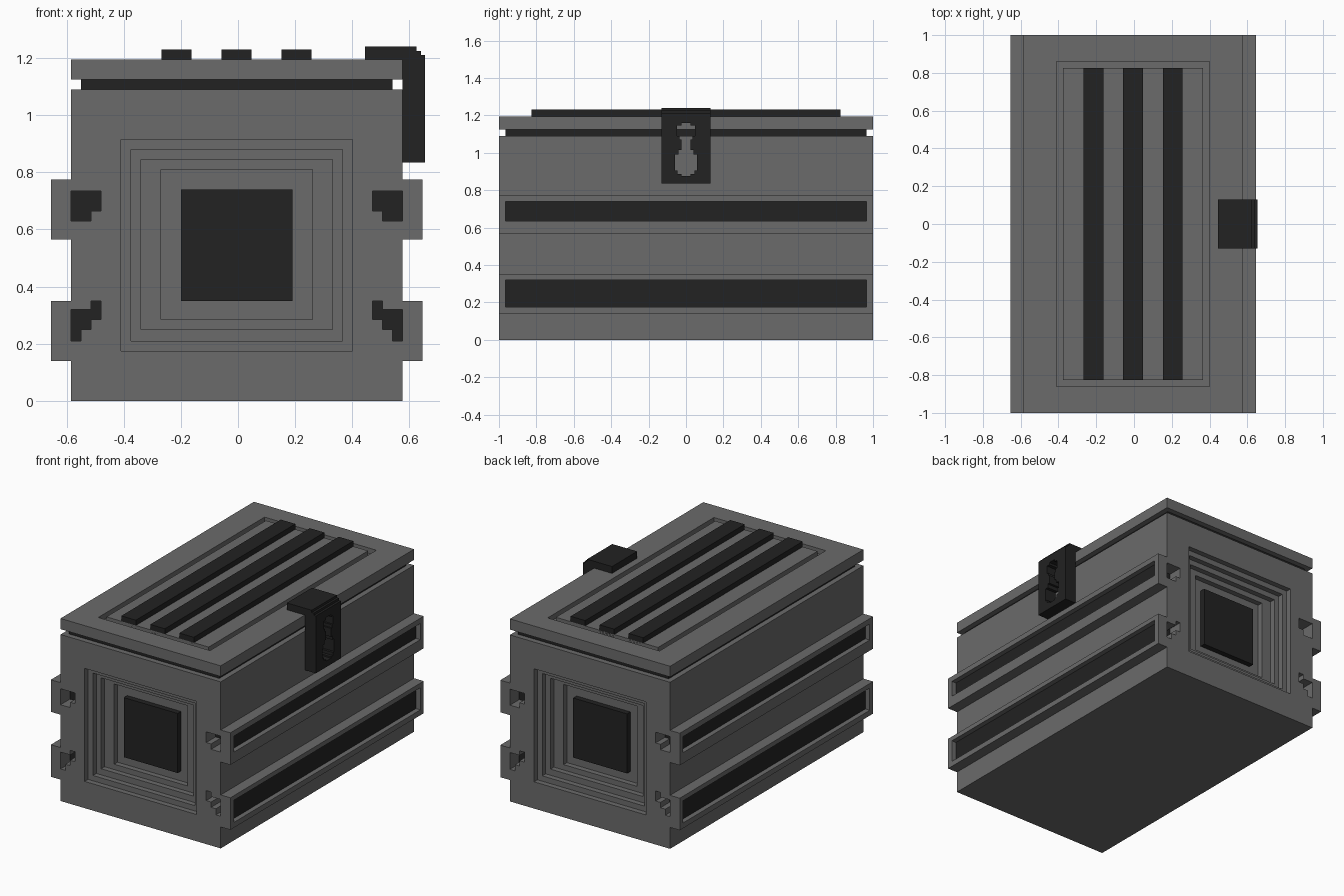
import bpy, bmesh
from mathutils import Vector

cube = bpy.data.objects.get("Cube")
if cube:
    bpy.data.objects.remove(cube, do_unlink=True)

CX = -0.005      # centre line of the case
STEP = 0.035     # depth of every recess


def material(name, value):
    m = bpy.data.materials.new(name)
    m.use_nodes = True
    colour = (value, value, value, 1)
    m.diffuse_color = colour
    bsdf = next(n for n in m.node_tree.nodes if n.type == 'BSDF_PRINCIPLED')
    bsdf.inputs["Base Color"].default_value = colour
    bsdf.inputs["Roughness"].default_value = 0.8
    return m


GREY = material("mid grey", 0.145)
DARK = material("near black", 0.016)


def prism(name, pts, axis, lo, hi, mat=None):
    """Extrude a 2D outline along x ('x', outline in yz) or y ('y', outline in xz)."""
    def place(p, d):
        return Vector((d, p[0], p[1])) if axis == 'x' else Vector((p[0], d, p[1]))
    bm = bmesh.new()
    base = bm.faces.new([bm.verts.new(place(p, lo)) for p in pts])
    ext = bmesh.ops.extrude_face_region(bm, geom=[base])
    verts = [g for g in ext["geom"] if isinstance(g, bmesh.types.BMVert)]
    bmesh.ops.translate(bm, verts=verts, vec=place((0, 0), hi - lo))
    bmesh.ops.recalc_face_normals(bm, faces=bm.faces)
    me = bpy.data.meshes.new(name)
    bm.to_mesh(me)
    bm.free()
    me.materials.append(mat or GREY)
    ob = bpy.data.objects.new(name, me)
    bpy.context.collection.objects.link(ob)
    return ob


def box(name, x, y, z, mat=None):
    pts = [(x[0], z[0]), (x[1], z[0]), (x[1], z[1]), (x[0], z[1])]
    return prism(name, pts, 'y', min(y), max(y), mat)


def cut(target, cutter):
    """Subtract the cutter, then discard it."""
    cutter.hide_render = True
    mod = target.modifiers.new("cut", 'BOOLEAN')
    mod.operation = 'DIFFERENCE'
    mod.solver = 'EXACT'
    mod.object = cutter
    bpy.context.view_layer.objects.active = target
    bpy.ops.object.modifier_apply(modifier=mod.name)
    bpy.data.objects.remove(cutter, do_unlink=True)


def span(half):
    return (CX - half, CX + half)


# Case body with its side rails as one outline
RAILS = {"lower": (0.14, 0.35), "upper": (0.565, 0.775)}
half = [(0.58, 0)]
for a, b in RAILS.values():
    half += [(0.58, a), (0.65, a), (0.65, b), (0.58, b)]
half.append((0.58, 1.09))
outline = [(CX + w, z) for w, z in half] + [(CX - w, z) for w, z in reversed(half)]
body = prism("case_body", outline, 'y', -1, 1)

# Stepped recesses and dark panel on both ends
FRAMES = [(0.405, 0.175, 0.915), (0.37, 0.21, 0.88),
          (0.335, 0.25, 0.845), (0.265, 0.285, 0.81)]
for side, end in ((-1, "front"), (1, "back")):
    for i, (w, z0, z1) in enumerate(FRAMES, 1):
        cut(body, box("cutter", span(w), (side * 1.1, side * (1 - STEP * i)), (z0, z1)))
    box(end + "_panel", span(0.195), (side * 0.85, side * 0.895), (0.35, 0.74), DARK)

# Stair-shaped rail end holes with dark backs
HOLES = {
    "upper": [(0.475, 0.735), (0.58, 0.735), (0.58, 0.63), (0.51, 0.63),
              (0.51, 0.665), (0.475, 0.665)],
    "lower": [(0.475, 0.35), (0.51, 0.35), (0.51, 0.32), (0.58, 0.32), (0.58, 0.21),
              (0.545, 0.21), (0.545, 0.25), (0.51, 0.25), (0.51, 0.285), (0.475, 0.285)],
}
GROOVES = {"lower": (0.175, 0.32), "upper": (0.635, 0.74)}
for mirror, flank in ((1, "left"), (-1, "right")):
    for level, pts in HOLES.items():
        shape = [(CX + mirror * x, z) for x, z in pts]
        for side, end in ((-1, "front"), (1, "back")):
            lo, hi = sorted((side * 0.9, side * 1.1))
            cut(body, prism("cutter", shape, 'y', lo, hi))
            lo, hi = sorted((side * 0.88, side * 0.904))
            prism(f"{end}_{flank}_{level}_hole_back", shape, 'y', lo, hi, DARK)

    # Rail grooves with dark inlays
    for level, z in GROOVES.items():
        x = sorted((CX + mirror * 0.615, CX + mirror * 0.75))
        cut(body, box("cutter", x, (-0.965, 0.965), z))
        x = sorted((CX + mirror * 0.61, CX + mirror * 0.618))
        box(f"{flank}_{level}_rail_inlay", x, (-0.965, 0.965), z, DARK)

# Dark seal between case and lid
box("lid_seal", span(0.545), (-0.965, 0.965), (1.05, 1.13), DARK)

# Lid with a grooved border and raised strips
lid = box("lid", span(0.58), (-1, 1), (1.125, 1.195))
cut(lid, box("cutter", span(0.405), (-0.86, 0.86), (1.16, 1.3)))
box("lid_panel", span(0.37), (-0.825, 0.825), (1.15, 1.195))
for i in (-1, 0, 1):
    x = CX + i * 0.21
    box(f"lid_strip_{i + 2}", (x - 0.0525, x + 0.0525), (-0.825, 0.825), (1.17, 1.23), DARK)

# Latch hooked over the lid edge
latch = prism("latch", [(0.445, 1.195), (0.445, 1.24), (0.625, 1.24), (0.625, 1.225),
                        (0.64, 1.225), (0.64, 1.21), (0.655, 1.21), (0.655, 0.835),
                        (0.575, 0.835), (0.575, 1.195)], 'y', -0.13, 0.13, DARK)

# Keyhole opening, given as rows of half width from the top down
ROWS = [(1.16, 0.025), (1.145, 0.047), (1.09, 0.035), (1.07, 0.025), (1.015, 0.04),
        (0.99, 0.06), (0.905, 0.045), (0.885, 0.025)]
edge = []
for i, (z, w) in enumerate(ROWS):
    below = ROWS[i + 1][0] if i + 1 < len(ROWS) else 0.875
    edge += [(w, z), (w, below)]
keyhole = edge + [(-y, z) for y, z in reversed(edge)]
cut(latch, prism("cutter", keyhole, 'x', 0.5, 0.75))
